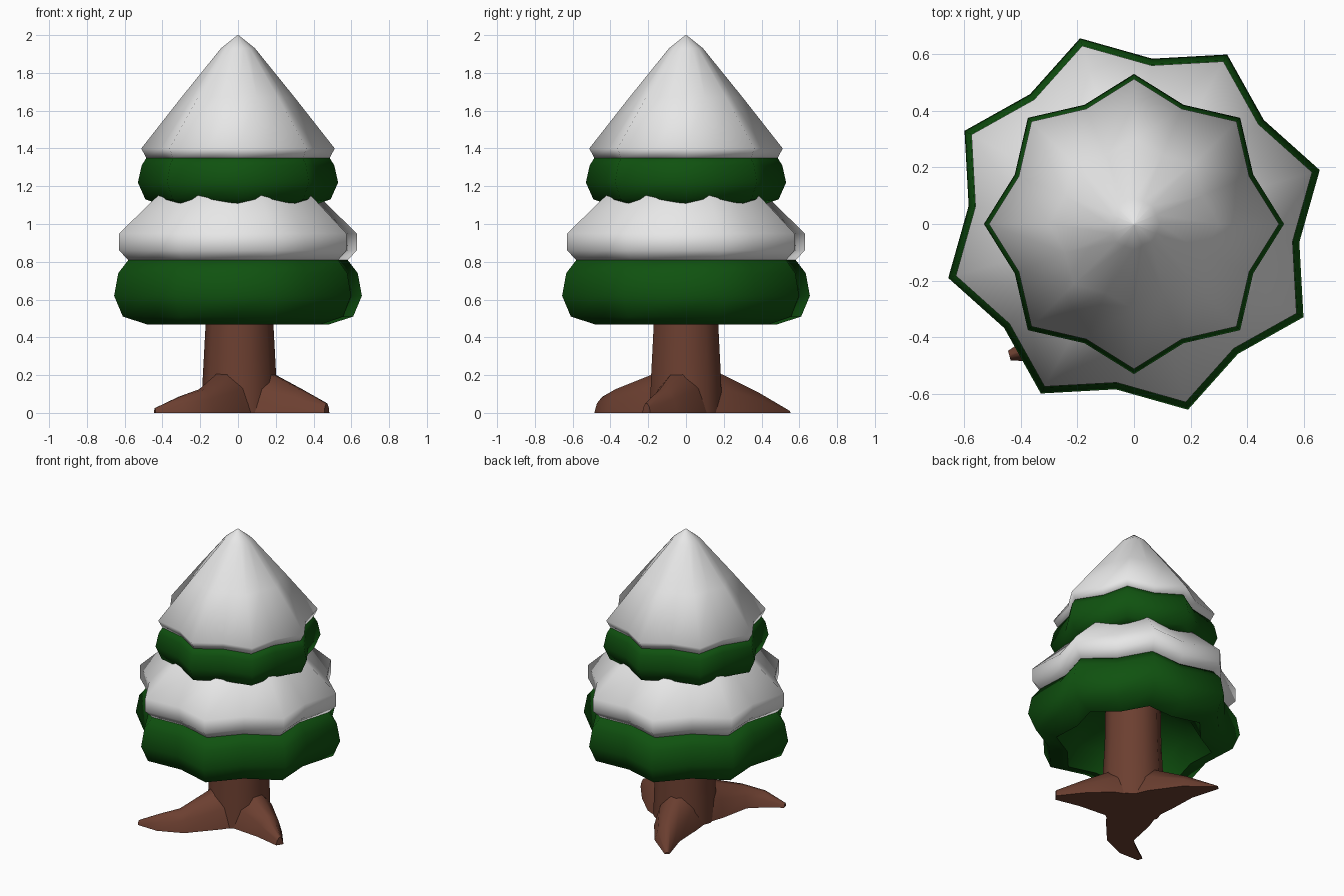
import bpy, bmesh, math
from mathutils import Vector

if "Cube" in bpy.data.objects:
    bpy.data.objects.remove(bpy.data.objects["Cube"])


def material(name, rgb):
    m = bpy.data.materials.new(name)
    m.diffuse_color = (*rgb, 1)
    m.use_nodes = True
    m.node_tree.nodes["Principled BSDF"].inputs["Base Color"].default_value = m.diffuse_color
    return m


SNOW = material("snow white", (0.8, 0.8, 0.8))
GREEN = material("pine green", (0.005, 0.085, 0.005))
BARK = material("bark brown", (0.15, 0.05, 0.03))


def loft(name, rings, mat, smooth_deg):
    """Skin a list of equal-length closed rings and cap both ends."""
    bm = bmesh.new()
    vr = [[bm.verts.new(p) for p in ring] for ring in rings]
    n = len(vr[0])
    for a, b in zip(vr, vr[1:]):
        for i in range(n):
            j = (i + 1) % n
            bm.faces.new((a[i], a[j], b[j], b[i]))
    bm.faces.new(vr[0])
    bm.faces.new(vr[-1])
    bmesh.ops.remove_doubles(bm, verts=bm.verts, dist=0.0005)
    bmesh.ops.recalc_face_normals(bm, faces=bm.faces)
    me = bpy.data.meshes.new(name)
    bm.to_mesh(me)
    bm.free()
    me.materials.append(mat)
    ob = bpy.data.objects.new(name, me)
    bpy.context.collection.objects.link(ob)
    bpy.ops.object.select_all(action='DESELECT')
    ob.select_set(True)
    bpy.context.view_layer.objects.active = ob
    bpy.ops.object.shade_smooth_by_angle(angle=math.radians(smooth_deg))
    return ob


def star(r, z, turn, valley=0.86):
    """Eight-pointed star ring: tips at r, valleys at r * valley."""
    ring = []
    for i in range(16):
        a = math.radians(turn + i * 22.5)
        k = r * (valley if i % 2 else 1)
        ring.append((k * math.cos(a), k * math.sin(a), z))
    return ring


def star_part(name, profile, turn, mat):
    loft(name, [star(p[0], p[1], turn, *p[2:]) for p in profile], mat, 70)


# Lower tier: hollow foliage skirt and its snow
LOW = 16.2
star_part("lower_foliage", [
    (0.17, 0.73, 0.95), (0.42, 0.60), (0.50, 0.468), (0.635, 0.51),
    (0.683, 0.62), (0.66, 0.74), (0.604, 0.81)], LOW, GREEN)
star_part("lower_snow", [
    (0.604, 0.808), (0.655, 0.86), (0.655, 0.95),
    (0.447, 1.145), (0.30, 1.28)], LOW, SNOW)

# Upper tier: foliage skirt and snow cone
star_part("upper_foliage", [
    (0.15, 1.25, 0.95), (0.40, 1.10), (0.49, 1.13),
    (0.53, 1.22), (0.51, 1.31), (0.485, 1.35)], 0, GREEN)
star_part("upper_snow", [
    (0.485, 1.348), (0.512, 1.40), (0.30, 1.67, 0.88),
    (0.09, 1.93, 0.95), (0.003, 2.0, 1.0)], 0, SNOW)


# Trunk: slightly flared column
def circle(r, z, n=10):
    return [(0.008 + r * math.cos(2 * math.pi * i / n),
             r * math.sin(2 * math.pi * i / n), z) for i in range(n)]


loft("trunk", [circle(0.20, 0), circle(0.195, 0.18),
               circle(0.18, 0.46), circle(0.175, 0.76)], BARK, 45)


# Roots: tapering ridges lying on the ground
def root(name, path):
    pts = [Vector((x, y, 0)) for x, y, h, w in path]
    rings = []
    for i, (x, y, h, w) in enumerate(path):
        d = pts[min(i + 1, len(pts) - 1)] - pts[max(i - 1, 0)]
        s = Vector((-d.y, d.x, 0)).normalized() * w
        up = Vector((0, 0, h))
        c = pts[i]
        rings.append([c - s, c - s * 0.75 + up * 0.6, c - s * 0.25 + up,
                      c + s * 0.25 + up, c + s * 0.75 + up * 0.6, c + s])
    loft(name, rings, BARK, 60)


root("front_left_root", [
    (0.0, 0.0, 0.27, 0.17), (-0.09, -0.17, 0.20, 0.14),
    (-0.19, -0.36, 0.125, 0.085), (-0.31, -0.43, 0.085, 0.06),
    (-0.44, -0.465, 0.025, 0.018)])
root("right_root", [
    (0.0, 0.0, 0.27, 0.17), (0.19, -0.05, 0.20, 0.14),
    (0.33, -0.12, 0.125, 0.085), (0.47, -0.21, 0.05, 0.025)])
root("back_root", [
    (0.0, 0.0, 0.27, 0.17), (-0.05, 0.19, 0.20, 0.14),
    (-0.12, 0.38, 0.105, 0.08), (-0.235, 0.545, 0.012, 0.015)])
